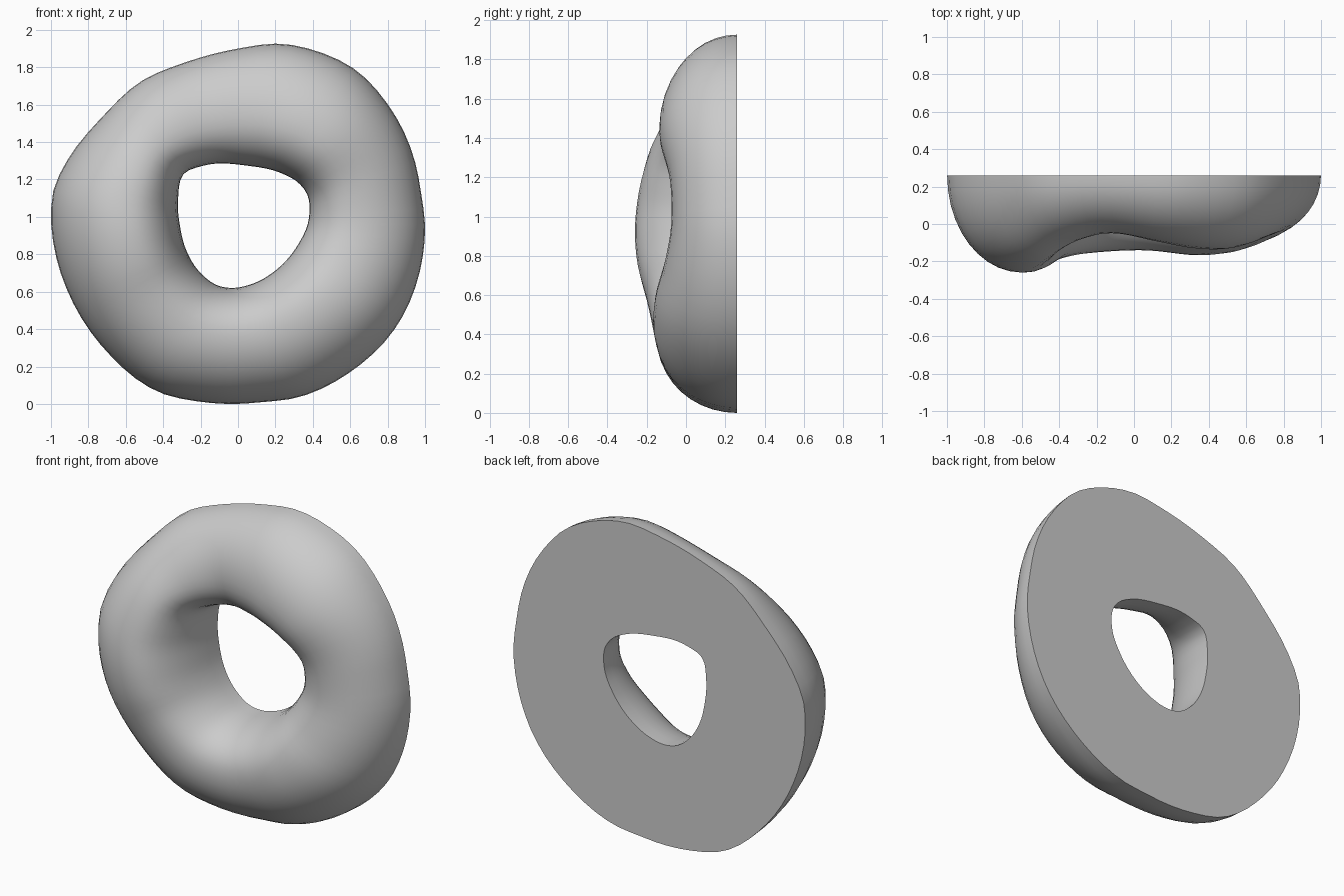
import bpy, bmesh, math

if "Cube" in bpy.data.objects:
    bpy.data.objects.remove(bpy.data.objects["Cube"])

CX, CZ = 0.03, 0.96      # centre of the ring
BACK = 0.26              # flat back plane
N, K = 72, 10            # steps around the ring, steps per half of the cross-section

outer_pts = [(1.0, .95), (.98, 1.12), (.945, 1.3), (.88, 1.47), (.78, 1.63), (.65, 1.77), (.41, 1.89),
             (.24, 1.925), (0, 1.9), (-.3, 1.82), (-.51, 1.73), (-.73, 1.53), (-.92, 1.29),
             (-.985, 1.15), (-1, 1.0), (-.98, .82), (-.91, .6), (-.72, .3), (-.39, .05),
             (-.24, .017), (0, 0), (.13, .01), (.3, .03), (.6, .17), (.87, .45), (.94, .6), (.985, .77)]
inner_pts = [(.38, 1.0), (.37, 1.12), (.32, 1.185), (.24, 1.23), (.04, 1.275), (-.2, 1.27), (-.285, 1.235),
             (-.32, 1.1), (-.31, .95), (-.28, .83), (-.2, .7), (-.1, .63), (-.03, .62),
             (.07, .64), (.22, .73), (.32, .85)]
# front-most y of the ridge by angle in degrees
ridge_pts = [(0, -.075), (20, -.08), (47, -.135), (65, -.125), (80, -.095), (108, -.05), (125, -.09),
             (147, -.19), (165, -.24), (182, -.26), (200, -.245), (217, -.20), (230, -.175),
             (250, -.15), (270, -.14), (305, -.167), (320, -.155), (340, -.11)]


def polar(pts):
    return [(math.degrees(math.atan2(z - CZ, x - CX)) % 360, math.hypot(x - CX, z - CZ)) for x, z in pts]


def periodic(samples):
    """Smooth periodic curve value(angle) through the samples."""
    s = sorted(samples)
    n = len(s)

    def at(i):
        return s[i % n][0] + 360 * (i // n), s[i % n][1]

    def slope(i):
        (a0, v0), (a1, v1), (a2, v2) = at(i - 1), at(i), at(i + 1)
        d0, d1 = (v1 - v0) / (a1 - a0), (v2 - v1) / (a2 - a1)
        return (d0 * (a2 - a1) + d1 * (a1 - a0)) / (a2 - a0)

    def value(a):
        i = -1
        while at(i + 1)[0] <= a:
            i += 1
        (a0, v0), (a1, v1) = at(i), at(i + 1)
        h = a1 - a0
        t = (a - a0) / h
        return ((2*t**3 - 3*t**2 + 1) * v0 + (t**3 - 2*t**2 + t) * h * slope(i)
                + (3*t**2 - 2*t**3) * v1 + (t**3 - t**2) * h * slope(i + 1))
    return value


outer, inner, ridge = periodic(polar(outer_pts)), periodic(polar(inner_pts)), periodic(ridge_pts)

# Half-round sections swept around the irregular ring
bm = bmesh.new()
rings = []
for i in range(N):
    deg = 360 * i / N
    a = math.radians(deg)
    ro, ri, h = outer(deg), inner(deg), BACK - ridge(deg)
    rm = ri + 0.42 * (ro - ri)
    ring = []
    for j in range(2 * K + 1):
        t = math.pi * j / (2 * K)
        c, s = math.cos(t), math.sin(t)
        if c >= 0:
            r, d = rm + (ro - rm) * c, h * s
        else:            # steeper wall towards the hole
            r, d = rm - (rm - ri) * (-c) ** 0.88, h * s ** 0.88
        ring.append(bm.verts.new((CX + r * math.cos(a), BACK - d, CZ + r * math.sin(a))))
    rings.append(ring)
for i in range(N):
    p, q = rings[i], rings[(i + 1) % N]
    for j in range(2 * K):
        bm.faces.new((p[j], p[j + 1], q[j + 1], q[j]))
    bm.faces.new((p[-1], p[0], q[0], q[-1]))      # flat back
bmesh.ops.recalc_face_normals(bm, faces=bm.faces)

me = bpy.data.meshes.new("half_ring")
bm.to_mesh(me)
bm.free()
ob = bpy.data.objects.new("half_ring", me)
bpy.context.collection.objects.link(ob)
bpy.context.view_layer.objects.active = ob
ob.select_set(True)
bpy.ops.object.shade_smooth_by_angle(angle=math.radians(40))
